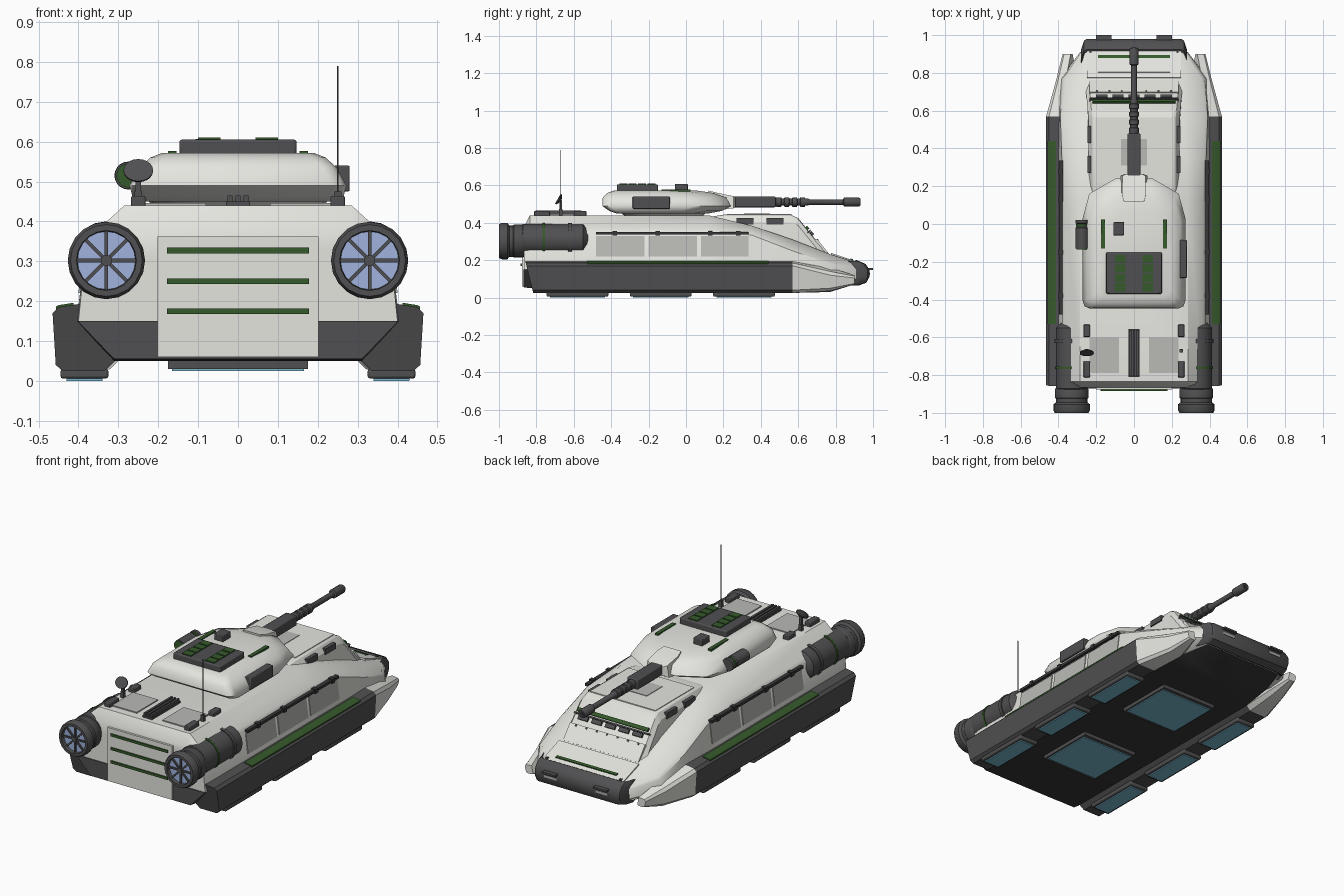
import bpy, bmesh, math
from mathutils import Vector

if "Cube" in bpy.data.objects:
    bpy.data.objects.remove(bpy.data.objects["Cube"])


def material(name, rgb):
    m = bpy.data.materials.new(name)
    m.diffuse_color = (*rgb, 1)
    m.use_nodes = True
    m.node_tree.nodes["Principled BSDF"].inputs["Base Color"].default_value = m.diffuse_color
    return m


LIGHT = material("pale_armour", (0.78, 0.78, 0.74))
DARK = material("dark_grey", (0.08, 0.08, 0.084))
BLACK = material("charcoal", (0.04, 0.04, 0.041))
GREEN = material("green_stripe", (0.036, 0.10, 0.024))
PANEL = material("panel_grey", (0.49, 0.49, 0.47))
FAN = material("fan_blue", (0.35, 0.45, 0.73))
PAD = material("hover_blue", (0.19, 0.48, 0.62))


def finish(name, bm, mats, rule=None, bevel=0, angle=35):
    bmesh.ops.recalc_face_normals(bm, faces=bm.faces[:])
    me = bpy.data.meshes.new(name)
    for m in mats:
        me.materials.append(m)
    if rule:
        for f in bm.faces:
            f.material_index = rule(f.calc_center_median(), f.normal)
    bm.to_mesh(me)
    bm.free()
    ob = bpy.data.objects.new(name, me)
    bpy.context.collection.objects.link(ob)
    bpy.ops.object.select_all(action='DESELECT')
    bpy.context.view_layer.objects.active = ob
    ob.select_set(True)
    bpy.ops.object.shade_smooth_by_angle(angle=math.radians(angle))
    if bevel:
        b = ob.modifiers.new("bevel", 'BEVEL')
        b.width, b.segments, b.limit_method = bevel, 2, 'ANGLE'
    return ob


def loft(name, rings, mats, **kw):
    bm = bmesh.new()
    rows = [[bm.verts.new(p) for p in r] for r in rings]
    n = len(rows[0])
    for a, b in zip(rows, rows[1:]):
        for i in range(n):
            j = (i + 1) % n
            bm.faces.new((a[i], a[j], b[j], b[i]))
    bm.faces.new(rows[0])
    bm.faces.new(rows[-1])
    return finish(name, bm, mats, **kw)


def box(name, x, y, z, mat, bevel=0, rot=(0, 0, 0)):
    """Box from (min, max) ranges, optionally rotated about its centre."""
    size = Vector((x[1] - x[0], y[1] - y[0], z[1] - z[0])) / 2
    bm = bmesh.new()
    bmesh.ops.create_cube(bm, size=2)
    for v in bm.verts:
        v.co = Vector(a * b for a, b in zip(v.co, size))
    ob = finish(name, bm, [mat], bevel=bevel)
    ob.location = (sum(x) / 2, sum(y) / 2, sum(z) / 2)
    ob.rotation_euler = rot
    return ob


def turned(name, profile, x, z, mat, seg=20):
    """Solid of revolution along y from (y, radius) points."""
    rings = [[(x + r * math.cos(2 * math.pi * i / seg), y, z + r * math.sin(2 * math.pi * i / seg))
              for i in range(seg)] for y, r in profile]
    return loft(name, rings, [mat])


def span(c, h):
    return (c - h, c + h)


def mir(a, b, s):
    return tuple(sorted((a * s, b * s)))


def section(y, half):
    return [(x, y, z) for x, z in half] + [(-x, y, z) for x, z in reversed(half)]


# Main hull
body = [(.31, .05), (.405, .15), (.38, .35), (.365, .367), (.285, .44)]
hull = [section(-.865, [(.31, .055), (.40, .15), (.385, .30), (.36, .34), (.28, .38)]),
        section(-.835, body), section(.12, body),
        section(.35, [(.31, .05), (.405, .15), (.382, .335), (.368, .35), (.275, .385)]),
        section(.57, [(.31, .05), (.40, .15), (.39, .25), (.375, .265), (.265, .31)]),
        section(.77, [(.29, .06), (.39, .12), (.375, .18), (.36, .19), (.265, .232)]),
        section(.91, [(.25, .07), (.285, .1), (.28, .15), (.275, .16), (.26, .187)])]
loft("hull", hull, [LIGHT, DARK, BLACK],
     rule=lambda c, n: 2 if n.z < -.9 else 1 if n.z < -.3 and c.y < .6 else 0)
loft("rear_lower_plate", [section(y, [(.312, .056), (.402, .15)]) for y in (-.87, -.85)], [DARK])

# Forward cabin with sloping front
loft("forward_cabin", [section(y, [(.25, .15), (w + .02, z - .04), (w, z - .006), (w - .012, z)])
                       for y, w, z in [(.15, .215, .435), (.2, .22, .443), (.56, .22, .443),
                                       (.60, .225, .425), (.77, .24, .215)]], [LIGHT], angle=25)
box("cabin_roof_panel", (-.205, .205), (.22, .565), (.442, .447), LIGHT)
box("cabin_hatch", (-.07, .07), (.31, .45), (.446, .45), PANEL)
SLOPE = -math.atan(1.235)


def on_slope(name, x, y, length, thick, mat):
    z = .425 - 1.235 * (y - .60)
    return box(name, x, span(y, length / 2), span(z, thick / 2), mat, rot=(SLOPE, 0, 0))


on_slope("brow_stripe", (-.22, .22), .645, .02, .022, GREEN)
on_slope("brow_backing", (-.235, .235), .658, .008, .022, DARK)
on_slope("slope_plate", (-.235, .235), .725, .10, .016, LIGHT)
for i in range(5):
    on_slope("vision_block", span(-.17 + .085 * i, .030), .669, .022, .024, DARK)
for i in range(7):
    on_slope("slope_bolt", span(-.195 + .065 * i, .005), .698, .01, .022, DARK)

# Nose plate and bumper
NOSE = (-.33, 0, 0)
box("nose_plate", (-.25, .25), (.77, .93), (.197, .213), LIGHT, rot=NOSE)
box("nose_panel", (-.19, .19), (.80, .88), (.209, .217), LIGHT, rot=NOSE)
box("nose_stripe", (-.19, .19), (.878, .893), (.197, .207), GREEN, rot=NOSE)
for s in (-1, 1):
    box("nose_bolt", span(s * .23, .006), (.905, .917), (.186, .2), DARK)
bumper = [(.895, .08), (.925, .065), (.965, .08), (.98, .11), (.98, .15), (.96, .18), (.925, .195), (.895, .18)]
loft("bumper", [[(x, y - d, z) for y, z in bumper] for x, d in
                [(-.28, .055), (-.265, .01), (-.25, 0), (.25, 0), (.265, .01), (.28, .055)]], [DARK])
for s in (-1, 1):
    box("bumper_light", span(s * .16, .038), (.975, .983), (.122, .134), PANEL)
    box("tow_bar", span(s * .16, .042), (.965, 1.0), (.148, .158), DARK)

# Side skirts, front fenders and hover pads
skirt = [(.31, .05), (.335, .025), (.44, .025), (.457, .04), (.465, .17), (.45, .185), (.385, .195)]
tip_mid = [(.30, .05), (.32, .03), (.39, .035), (.402, .05), (.410, .12), (.40, .14), (.36, .16)]
tip_end = [(.325, .075), (.335, .07), (.36, .07), (.37, .075), (.378, .105), (.37, .115), (.335, .12)]
stripe = [(.412, .185), (.456, .176), (.457, .186), (.450, .190), (.412, .196)]
for s in (-1, 1):
    rear = [(s * x, -.858 + .25 * (.19 - z), z) for x, z in skirt]
    loft("side_skirt", [rear, [(s * x, .57, z) for x, z in skirt]], [DARK])
    loft("front_fender", [[(s * x, y, z) for x, z in sec] for y, sec in
                          [(.57, skirt), (.77, tip_mid), (.90, tip_end)]], [LIGHT])
    loft("skirt_stripe", [[(s * x, y, z) for x, z in stripe] for y in (-.53, .44)], [GREEN])
    for y in (-.58, -.135, .31):
        box("hover_pad", mir(.325, .445, s), span(y, .165), (.006, .03), DARK, bevel=.006)
        box("hover_glow", mir(.34, .43, s), span(y, .148), (.0, .008), PAD)
for y in (-.37, .29):
    box("belly_pad", (-.175, .175), span(y, .17), (.03, .055), DARK)
    box("belly_glow", (-.165, .165), span(y, .15), (.025, .033), PAD)


# Side panels and rails
def side_x(z):
    return .405 - .125 * (z - .15)


for s in (-1, 1):
    for y0, y1 in [(-.48, -.222), (-.20, .058), (.08, .335)]:
        poly = [(side_x(z) + d, z) for z, d in [(.22, -.005), (.22, .004), (.33, .004), (.33, -.005)]]
        loft("side_panel", [[(s * x, y, z) for x, z in poly] for y in (y0, y1)], [PANEL])
    box("side_rail", mir(.375, .398, s), (-.48, .335), (.337, .352), BLACK)
    for y in (-.38, -.15, .13, .28):
        box("rail_clamp", mir(.375, .403, s), span(y, .012), (.332, .357), BLACK)
    for y in (.315, .475):
        box("cabin_vent", mir(.218, .247, s), span(y, .045), (.392, .425), DARK)

# Rear thrusters
for s in (-1, 1):
    x, z = s * .33, .302
    turned("thruster_nozzle", [(-.97, .072), (-1.0, .075), (-1.0, .09), (-.985, .097), (-.955, .097), (-.945, .084),
                               (-.925, .084), (-.92, .088), (-.875, .088), (-.86, .08)], x, z, DARK)
    turned("thruster_body", [(-.89, .07), (-.872, .084), (-.55, .084), (-.49, .02)], x, .31, DARK, 16)
    turned("thruster_band", [(-.768, .08), (-.768, .088), (-.755, .088), (-.755, .08)], x, .31, GREEN)
    turned("thruster_clamp", [(-.63, .08), (-.63, .09), (-.61, .09), (-.61, .08)], x, .31, DARK)
    turned("fan_disc", [(-.979, .073), (-.969, .073)], x, z, FAN)
    turned("fan_hub", [(-.993, .014), (-.97, .014)], x, z, DARK, 12)
    for i in range(4):
        box("fan_spokes", span(x, .074), (-.988, -.975), span(z, .0045), DARK, rot=(0, i * math.pi / 4, 0))

# Rear door
box("rear_door", (-.202, .202), (-.877, -.85), (.06, .362), LIGHT)
for z in (.175, .25, .327):
    box("door_stripe", (-.178, .178), (-.884, -.872), span(z, .007), GREEN)

# Rear deck fittings
for s in (-1, 1):
    box("deck_hatch", mir(.08, .235, s), (-.79, -.60), (.436, .446), PANEL)
    for y, h in ((-.565, .032), (-.77, .042)):
        box("deck_block", span(s * .25, .018), span(y, h), (.43, .464), DARK, bevel=.004)
    box("mast_foot", span(s * .25, .009), span(-.67, .009), (.43, .475), DARK)
box("deck_grille", (-.03, .03), (-.81, -.555), (.435, .45), DARK)
for x in (-.02, 0, .02):
    box("grille_rib", span(x, .006), (-.805, -.56), (.445, .465), DARK)
box("antenna", span(.25, .0015), span(-.67, .0015), (.46, .79), BLACK)
box("dish_mast", span(-.25, .007), span(-.67, .007), (.46, .52), DARK)
dish = turned("dish", [(-.008, .037), (-.002, .037), (.008, .02), (.012, .006)], 0, 0, DARK)
dish.location = (-.25, -.678, .525)
dish.rotation_euler = (-.5, 0, 0)
dish.scale = (1, 1, .85)

# Turret shell
collar = [[(r * math.cos(i * math.pi / 12), -.12 + r * math.sin(i * math.pi / 12), z)
           for i in range(24)] for z, r in ((.43, .20), (.455, .23))]
loft("turret_ring", collar, [LIGHT])
rings = []
for z, w, yr, yf, fw in [(.45, .245, -.37, .12, .08), (.463, .265, -.41, .19, .09), (.49, .272, -.447, .24, .10),
                         (.535, .247, -.445, .215, .095), (.56, .22, -.42, .14, .09), (.572, .19, -.385, .06, .08)]:
    half = [(w - .035, yr), (w - .01, yr + .012), (w, yr + .04), (w, yf - .21), (w - .035, yf - .08), (fw, yf)]
    rings.append([(x, y, z) for x, y in half] + [(-x, y, z) for x, y in reversed(half)])
loft("turret", rings, [LIGHT], angle=50)

# Turret roof and side equipment
box("roof_box", (-.147, .147), (-.37, -.15), (.565, .605), DARK, bevel=.006)
for s in (-1, 1):
    for i in range(4):
        box("roof_grille", span(s * .072, .028), span(-.335 + .05 * i, .0215), (.60, .61), GREEN)
    box("roof_stripe", span(s * .165, .011), (-.13, .025), (.566, .577), GREEN)
box("roof_sight", (-.108, -.052), (-.06, .01), (.565, .607), DARK, bevel=.004)
box("side_launcher", (.24, .28), (-.285, -.085), (.475, .54), DARK, bevel=.004)
turned("side_sensor", [(-.13, .034), (-.02, .034), (-.015, .029), (.0, .029), (.005, .035), (.022, .035)],
       -.275, .515, DARK)
turned("sensor_glass", [(-.134, .03), (-.128, .03)], -.275, .515, GREEN)
turned("sensor_band", [(-.014, .02), (-.012, .032), (.0, .032), (.002, .02)], -.275, .515, GREEN)

# Main gun
loft("mantlet", [[(x, y, z) for x, z in [(-w, b), (w, b), (w * .85, t), (-w * .85, t)]]
                 for y, w, b, t in [(.12, .062, .465, .572), (.16, .075, .465, .562), (.255, .072, .478, .542),
                                    (.265, .05, .485, .535)]], [LIGHT])
box("gun_housing", (-.034, .034), (.25, .48), (.483, .54), DARK, bevel=.006)
barrel = [(.47, .022)]
for i in range(4):
    y = .485 + .042 * i
    barrel += [(y, .026), (y + .024, .026), (y + .026, .02), (y + .04, .02)]
barrel += [(.66, .015), (.84, .015), (.845, .024), (.925, .024), (.932, .02)]
turned("gun_barrel", barrel, 0, .511, DARK, 14)
turned("muzzle_bore", [(.928, .012), (.934, .012)], 0, .511, BLACK, 14)
